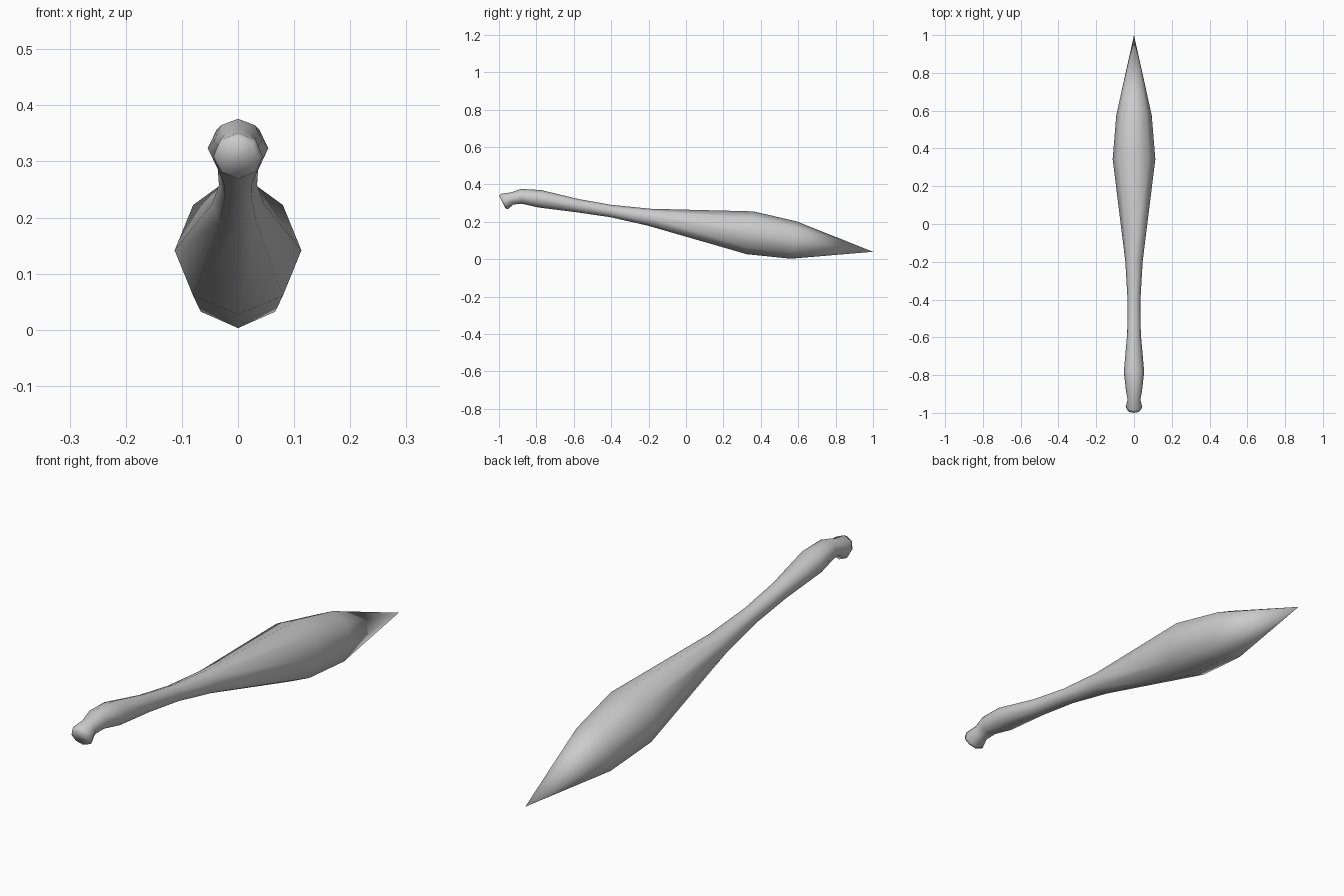
import bpy, bmesh, math
from mathutils import Vector

if "Cube" in bpy.data.objects:
    bpy.data.objects.remove(bpy.data.objects["Cube"])

# Rings along the club: top y, top z, bottom y, bottom z, half width
rings = [
    (-1.000, 0.341, -0.965, 0.271, 0.037),   # knob end
    (-0.985, 0.351, -0.952, 0.268, 0.044),   # knob rim
    (-0.937, 0.357, -0.922, 0.293, 0.034),   # neck
    (-0.882, 0.376, -0.878, 0.297, 0.043),   # grip start
    (-0.775, 0.370, -0.790, 0.277, 0.054),   # grip swell
    (-0.575, 0.322, -0.590, 0.252, 0.036),
    (-0.400, 0.291, -0.405, 0.225, 0.034),   # handle waist
    (-0.190, 0.270, -0.205, 0.180, 0.046),
    (0.360, 0.256, 0.325, 0.027, 0.113),     # widest part
    (0.590, 0.203, 0.560, 0.003, 0.094),
]
SIDES = 8

bm = bmesh.new()
loops = []
for ty, tz, by, bz, w in rings:
    top, bottom = Vector((0, ty, tz)), Vector((0, by, bz))
    mid, half = (top + bottom) / 2, (top - bottom) / 2
    loop = []
    for i in range(SIDES):
        a = 2 * math.pi * i / SIDES
        loop.append(bm.verts.new(mid + half * math.cos(a) + Vector((w * math.sin(a), 0, 0))))
    loops.append(loop)

# Skin between rings
for a, b in zip(loops, loops[1:]):
    for i in range(SIDES):
        j = (i + 1) % SIDES
        bm.faces.new((a[i], a[j], b[j], b[i]))

# Pointed tip and flat knob end
tip = bm.verts.new((0, 1.0, 0.04))
for i in range(SIDES):
    bm.faces.new((loops[-1][i], loops[-1][(i + 1) % SIDES], tip))
bm.faces.new(loops[0])

bmesh.ops.recalc_face_normals(bm, faces=bm.faces[:])
for f in bm.faces:
    f.smooth = True
mesh = bpy.data.meshes.new("club")
bm.to_mesh(mesh)
bm.free()
club = bpy.data.objects.new("club", mesh)
bpy.context.collection.objects.link(club)
